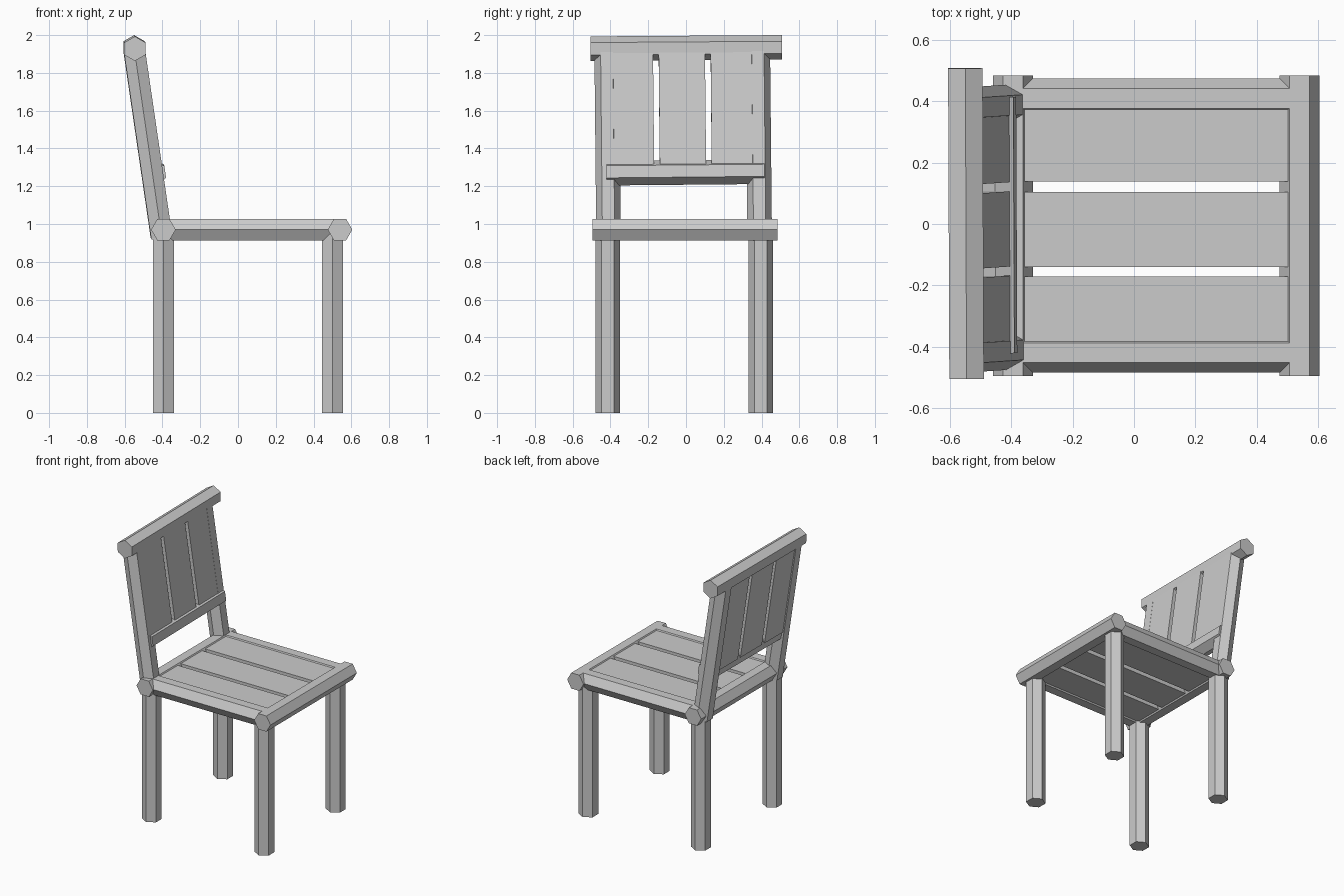
import bpy
import bmesh
from mathutils import Vector, Matrix
import math

if "Cube" in bpy.data.objects:
    bpy.data.objects.remove(bpy.data.objects["Cube"])

R = 0.065  # corner radius of every hexagonal beam


def make_object(name, bm):
    bmesh.ops.recalc_face_normals(bm, faces=bm.faces)
    mesh = bpy.data.meshes.new(name)
    bm.to_mesh(mesh)
    bm.free()
    obj = bpy.data.objects.new(name, mesh)
    bpy.context.collection.objects.link(obj)
    return obj


def hex_beam(name, a, b, corner):
    """Six-sided beam from a to b with one corner pointing along 'corner'."""
    a, b = Vector(a), Vector(b)
    axis = (b - a).normalized()
    u = Vector(corner)
    u = (u - axis * u.dot(axis)).normalized()
    v = axis.cross(u)
    bm = bmesh.new()
    rings = []
    for p in (a, b):
        rings.append([bm.verts.new(p + R * (math.cos(k * math.pi / 3) * u + math.sin(k * math.pi / 3) * v))
                      for k in range(6)])
    for k in range(6):
        j = (k + 1) % 6
        bm.faces.new((rings[0][k], rings[0][j], rings[1][j], rings[1][k]))
    bm.faces.new(rings[0])
    bm.faces.new(rings[1])
    return make_object(name, bm)


def board(name, lo, hi, frame=Matrix.Identity(4)):
    """Box between two corners, placed by a frame matrix."""
    lo, hi = Vector(lo), Vector(hi)
    bm = bmesh.new()
    bmesh.ops.create_cube(bm, size=1)
    bmesh.ops.scale(bm, vec=hi - lo, verts=bm.verts)
    bmesh.ops.translate(bm, vec=(lo + hi) / 2, verts=bm.verts)
    bm.transform(frame)
    return make_object(name, bm)


# Legs
for side, y in (("right", -0.415), ("left", 0.395)):
    hex_beam("front_leg_" + side, (0.5, y, 0), (0.5, y, 0.96), (0, 1, 0))
    hex_beam("back_leg_" + side, (-0.395, y, 0), (-0.395, y, 0.96), (0, 1, 0))

# Seat frame
for name, x in (("front_rail", 0.54), ("back_rail", -0.395)):
    hex_beam(name, (x, -0.495, 0.97), (x, 0.485, 0.97), (1, 0, 0))
for name, y in (("side_rail_right", -0.42), ("side_rail_left", 0.41)):
    hex_beam(name, (-0.395, y, 0.97), (0.54, y, 0.97), (0, 1, 0))

# Seat boards
for i, (y0, y1) in enumerate(((-0.383, -0.172), (-0.14, 0.104), (0.138, 0.373))):
    board(f"seat_board_{i + 1}", (-0.36, y0, 0.923), (0.505, y1, 1.018))

# Leaning frame of the backrest: local x forward, y sideways, z up the back
up = Vector((-0.146, -0.01, 1)).normalized()
side = Vector((-0.004, 1, 0.007))
side = (side - up * side.dot(up)).normalized()
fwd = side.cross(up)
frame = Matrix((fwd, side, up)).transposed().to_4x4()
frame.translation = (-0.405, -0.01, 0.93)


def on_back(x, y, z):
    return frame @ Vector((x, y, z))


# Back uprights, lower bar and top rail
for name, y in (("right", -0.4), ("left", 0.4)):
    hex_beam("back_upright_" + name, on_back(0, y, 0), on_back(0, y, 0.99), side)
hex_beam("back_lower_bar", on_back(0.012, -0.408, 0.344), on_back(0.012, 0.428, 0.344), up)
hex_beam("top_rail", (-0.546, -0.505, 1.928), (-0.55, 0.508, 1.935), (0, 0, 1))

# Back boards
for i, (y0, y1) in enumerate(((-0.367, -0.155), (-0.125, 0.12), (0.15, 0.367))):
    board(f"back_board_{i + 1}", (-0.05, y0, 0.36), (0.0555, y1, 0.985), frame)
